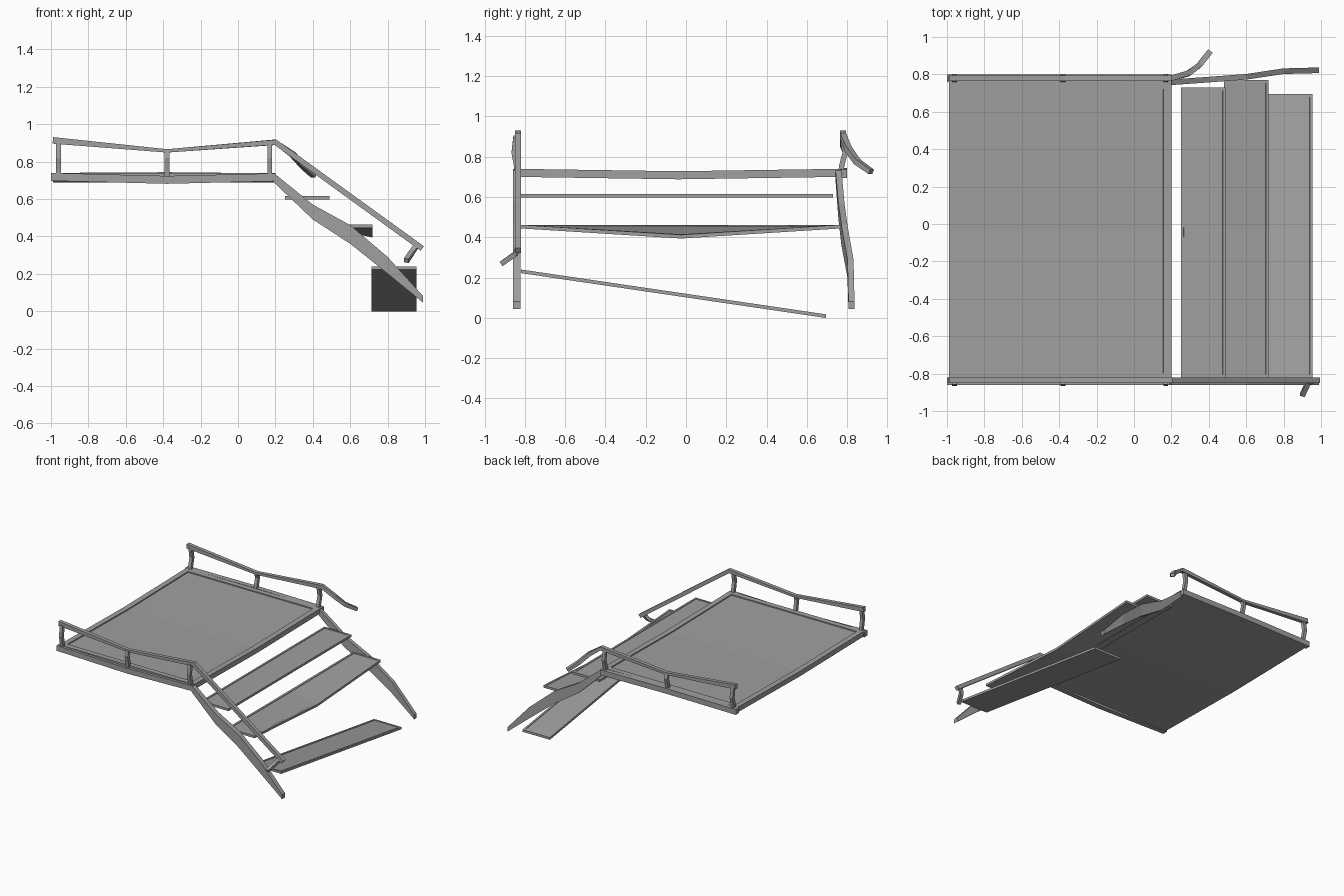
import bpy
import bmesh
from mathutils import Vector

cube = bpy.data.objects.get("Cube")
if cube:
    bpy.data.objects.remove(cube, do_unlink=True)

grey = bpy.data.materials.new("weathered grey")
grey.use_nodes = True
grey.diffuse_color = (0.35, 0.35, 0.35, 1)
grey.node_tree.nodes["Principled BSDF"].inputs["Base Color"].default_value = (0.35, 0.35, 0.35, 1)


def finish(name, bm):
    bmesh.ops.recalc_face_normals(bm, faces=bm.faces)
    mesh = bpy.data.meshes.new(name)
    bm.to_mesh(mesh)
    bm.free()
    mesh.materials.append(grey)
    obj = bpy.data.objects.new(name, mesh)
    bpy.context.collection.objects.link(obj)


def loft(name, rings):
    """Skin a row of equal rings and cap both ends."""
    bm = bmesh.new()
    loops = [[bm.verts.new(p) for p in ring] for ring in rings]
    n = len(loops[0])
    for a, b in zip(loops, loops[1:]):
        for i in range(n):
            j = (i + 1) % n
            bm.faces.new((a[i], a[j], b[j], b[i]))
    bm.faces.new(loops[0])
    bm.faces.new(loops[-1])
    finish(name, bm)


def sweep(name, points, width, height, up=(0, 0, 1)):
    """Run a rectangular bar along a path; height may vary per point."""
    pts = [Vector(p) for p in points]
    rings = []
    for i, p in enumerate(pts):
        tangent = (pts[min(i + 1, len(pts) - 1)] - pts[max(i - 1, 0)]).normalized()
        side = tangent.cross(Vector(up)).normalized()
        rise = side.cross(tangent)
        h = height[i] if isinstance(height, list) else height
        s, r = side * width / 2, rise * h / 2
        rings.append([p - s - r, p + s - r, p + s + r, p - s + r])
    loft(name, rings)


def board(name, x0, x1, y0, y1, thick, border, height):
    """Plank with a shallow recessed panel on top; height(x, y) bends it."""
    bm = bmesh.new()
    xs = [x0, x0 + border, x1 - border, x1]
    ys = [y0, y0 + border, (y0 + y1) / 2, y1 - border, y1]
    grid = [[bm.verts.new((x, y, height(x, y))) for y in ys] for x in xs]
    panel, faces = [], []
    for i in range(3):
        for j in range(4):
            f = bm.faces.new((grid[i][j], grid[i + 1][j], grid[i + 1][j + 1], grid[i][j + 1]))
            faces.append(f)
            if i == 1 and j in (1, 2):
                panel.append(f)
    # Underside and closing edges
    under = [[bm.verts.new((x, y, height(x, y) - thick)) for y in ys] for x in xs]
    for i in range(3):
        for j in range(4):
            bm.faces.new((under[i][j], under[i][j + 1], under[i + 1][j + 1], under[i + 1][j]))
    for j in range(4):
        for i in (0, 3):
            bm.faces.new((grid[i][j], grid[i][j + 1], under[i][j + 1], under[i][j]))
    for i in range(3):
        for j in (0, 4):
            bm.faces.new((grid[i][j], grid[i + 1][j], under[i + 1][j], under[i][j]))
    bmesh.ops.recalc_face_normals(bm, faces=bm.faces)
    bmesh.ops.inset_region(bm, faces=panel, thickness=0.001, depth=-thick * 0.2)
    finish(name, bm)


# Landing deck and its sagging side beams
board("deck", -0.99, 0.2, -0.84, 0.765, 0.04, 0.043,
      lambda x, y: 0.74 - 0.012 * (1 - min(1, abs(y + 0.04) / 0.8)))
for name, y, mid in (("front_beam", -0.84, 0.702), ("back_beam", 0.78, 0.722)):
    sweep(name, [(-1, y, 0.718), (-0.38, y, mid), (0.2, y, 0.716)], 0.04, 0.042)

# Stair treads: level, front edge sagging, and one end dropped
board("upper_tread", 0.25, 0.49, -0.82, 0.73, 0.018, 0.015, lambda x, y: 0.616)
board("middle_tread", 0.48, 0.72, -0.82, 0.77, 0.018, 0.015,
      lambda x, y: 0.462 - 0.05 * (x - 0.48) / 0.24 * (1 - min(1, abs(y + 0.025) / 0.795)))
board("lower_tread", 0.715, 0.955, -0.82, 0.695, 0.018, 0.015,
      lambda x, y: 0.24 - 0.147 * (y + 0.82))

# Stair stringers: x, bottom z, top z, and the outward drift of the back one
profile = [(0.19, 0.69, 0.74, 0.0), (0.4, 0.49, 0.57, 0.015), (0.6, 0.36, 0.46, 0.03),
           (0.8, 0.2, 0.29, 0.06), (0.99, 0.045, 0.08, 0.065)]
for name, y0, y1, drift in (("front_stringer", -0.86, -0.822, 0), ("back_stringer", 0.742, 0.772, 1)):
    loft(name, [[(x, y0 + d * drift, zb), (x, y1 + d * drift, zb),
                 (x, y1 + d * drift, zt), (x, y0 + d * drift, zt)]
                for x, zb, zt, d in profile])

# Handrails: the front one follows the stairs, the back one is broken and curls away
level = [(-0.99, 0.913), (-0.38, 0.857), (0.2, 0.903)]
sweep("front_rail", [(x, -0.835, z) for x, z in level] + [(0.985, -0.835, 0.335)],
      0.03, [0.035, 0.018, 0.03, 0.03])
sweep("back_rail", [(x, 0.78, z) for x, z in level]
      + [(0.29, 0.805, 0.84), (0.35, 0.85, 0.775), (0.405, 0.92, 0.725)],
      0.03, [0.035, 0.018, 0.03, 0.03, 0.028, 0.025])

# Bowed posts under the rails
for side, y, bow in (("front", -0.838, -0.016), ("back", 0.768, 0.022)):
    for place, x, top in (("outer", -0.96, 0.905), ("middle", -0.38, 0.855), ("inner", 0.17, 0.895)):
        sweep(f"{side}_{place}_post",
              [(x, y, 0.72), (x, y + bow * 0.3, 0.76), (x, y + bow, 0.82), (x, y + bow * 0.4, top)],
              0.026, 0.026, (1, 0, 0))

# Broken post hanging off the lower end of the front rail
sweep("hanging_post", [(0.95, -0.835, 0.345), (0.93, -0.85, 0.315), (0.9, -0.915, 0.27)],
      0.026, 0.026, (1, 0, 0))
